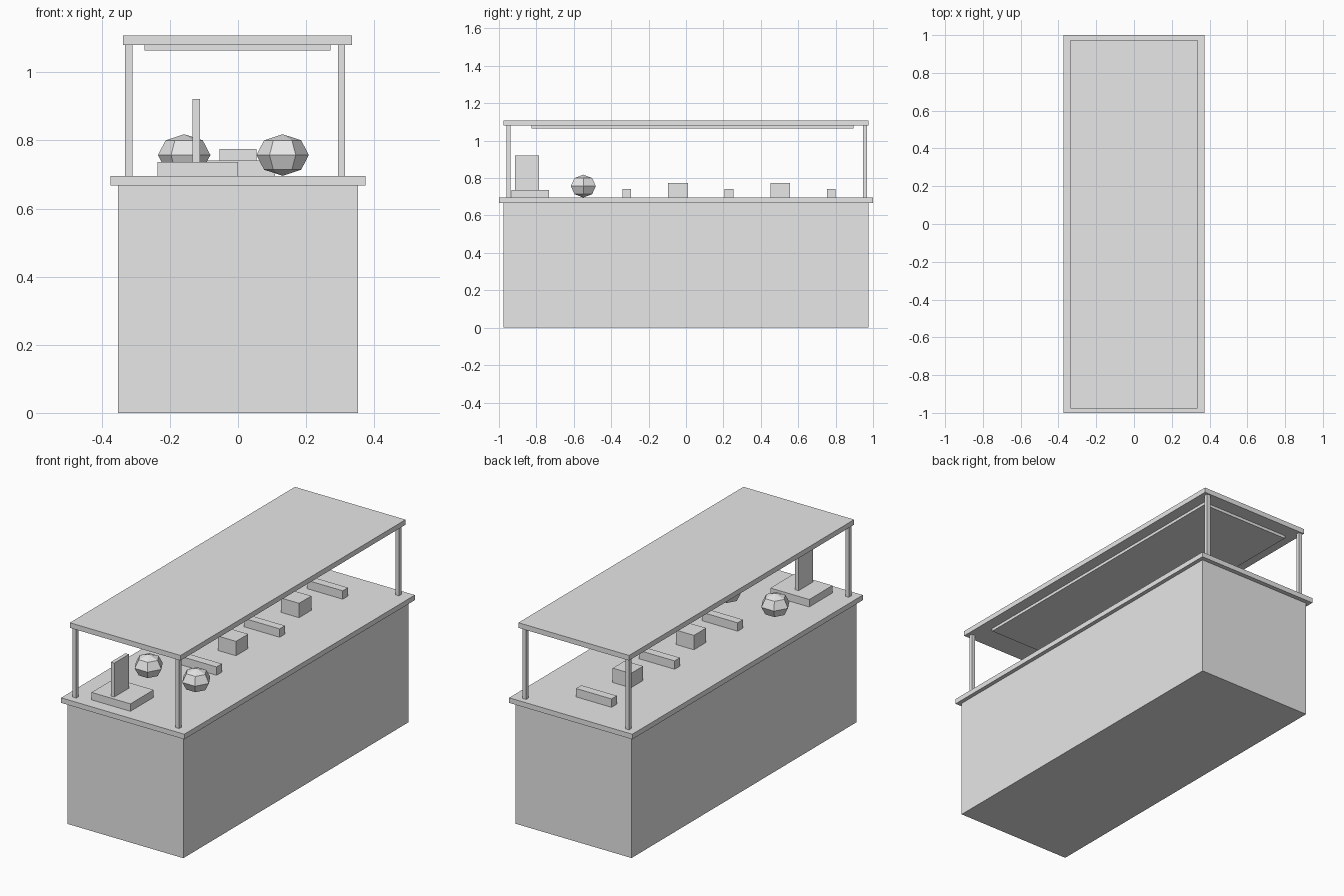
import bpy
from mathutils import Matrix, Vector

cube = bpy.data.objects.get("Cube")
if cube:
    bpy.data.objects.remove(cube, do_unlink=True)

grey = bpy.data.materials.new("light_grey")
grey.use_nodes = True
grey.diffuse_color = (0.8, 0.8, 0.8, 1)
grey.node_tree.nodes["Principled BSDF"].inputs["Base Color"].default_value = (0.8, 0.8, 0.8, 1)


def finish(name, size):
    """Name the active object, scale its mesh and give it the material."""
    ob = bpy.context.object
    ob.name = ob.data.name = name
    ob.data.transform(Matrix.Diagonal(Vector((*size, 1))))
    ob.data.materials.append(grey)
    return ob


def box(name, x, y, z):
    """Box spanning the (low, high) pairs x, y, z."""
    spans = (x, y, z)
    bpy.ops.mesh.primitive_cube_add(size=1, location=[(a + b) / 2 for a, b in spans])
    return finish(name, [b - a for a, b in spans])


COUNTER = 0.695
ROOF = 1.08

# Stand body, counter and roof
box("body", (-0.352, 0.352), (-0.977, 0.975), (0, 0.667))
box("counter_top", (-0.374, 0.374), (-1, 1), (0.667, COUNTER))
box("roof", (-0.337, 0.335), (-0.977, 0.975), (ROOF, 1.108))
box("roof_light_panel", (-0.274, 0.272), (-0.825, 0.895), (1.064, ROOF))

# Corner posts
HALF = 0.0107
for side, x in (("right", -0.321), ("left", 0.304)):
    for end, y in (("front", -0.949), ("back", 0.957)):
        box(f"post_{end}_{side}", (x - HALF, x + HALF), (y - HALF, y + HALF), (COUNTER, ROOF))

# Register: flat base with an upright screen
box("register_base", (-0.236, 0), (-0.933, -0.732), (COUNTER, 0.736))
box("register_screen", (-0.133, -0.112), (-0.913, -0.786), (0.736, 0.922))

# Faceted bowls
for side, x in (("right", -0.158), ("left", 0.131)):
    bpy.ops.mesh.primitive_uv_sphere_add(segments=6, ring_count=4, radius=1,
                                         location=(x, -0.549, 0.757))
    bowl = finish(f"bowl_{side}", (1, 1, 1))
    # turn a corner towards the side, then flatten
    corner = max(bowl.data.vertices, key=lambda v: v.co.x).co
    if corner.x < 0.99:
        bowl.data.transform(Matrix.Rotation(0.5236, 4, "Z"))
    bowl.data.transform(Matrix.Diagonal((0.077, 0.077, 0.061, 1)))

# Alternating low trays and goods boxes along the counter
STEP = 0.547
for i in range(3):
    y = -0.317 + i * STEP
    box(f"tray_{i + 1}", (-0.108, 0.108), (y - 0.023, y + 0.023), (COUNTER, 0.741))
for i in range(2):
    y = -0.043 + i * STEP
    box(f"goods_box_{i + 1}", (-0.055, 0.055), (y - 0.053, y + 0.053), (COUNTER, 0.774))
